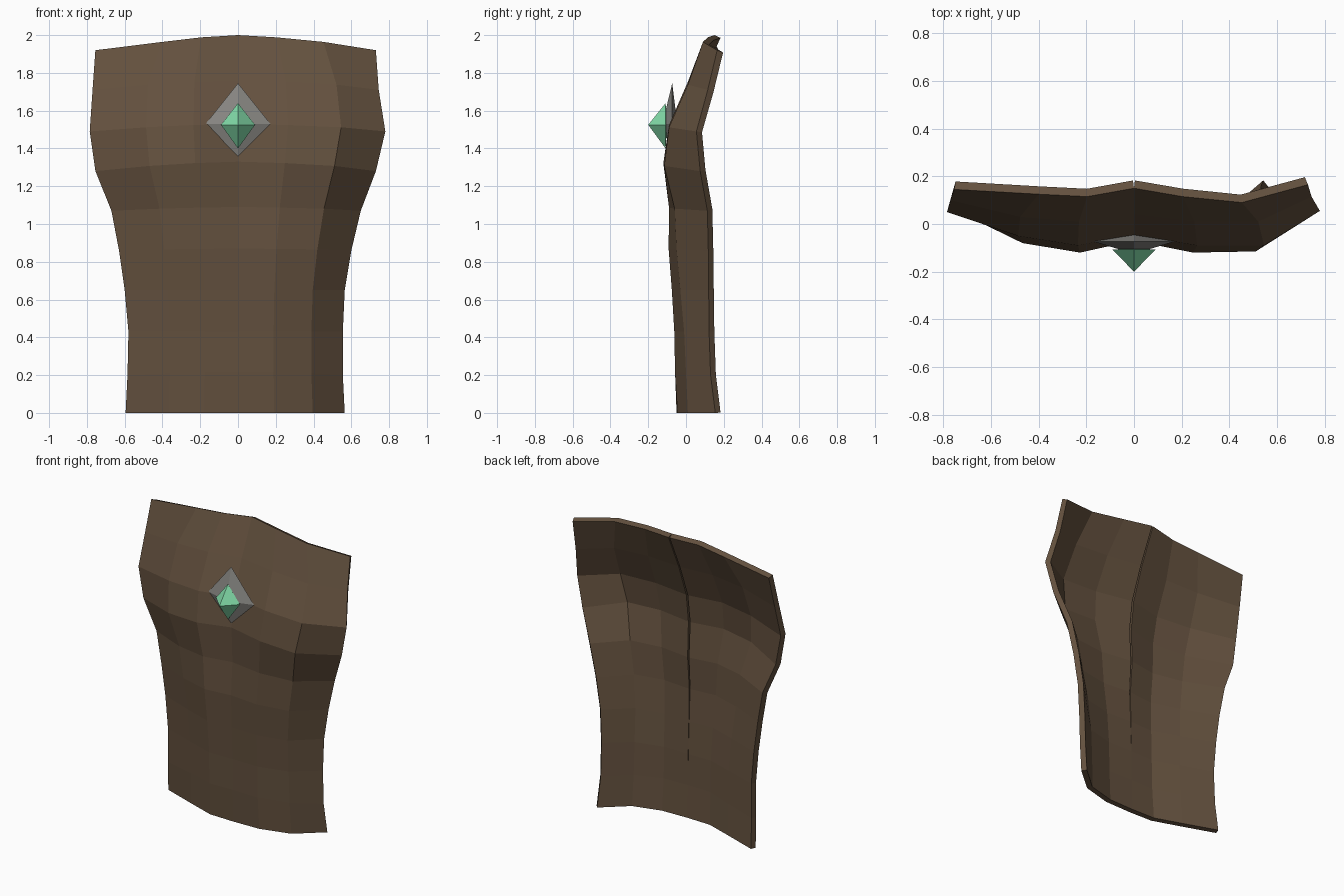
import bpy
import bmesh

cube = bpy.data.objects.get("Cube")
if cube:
    bpy.data.objects.remove(cube, do_unlink=True)


def make_material(name, red, green, blue):
    mat = bpy.data.materials.new(name)
    mat.use_nodes = True
    mat.diffuse_color = (red, green, blue, 1)
    mat.node_tree.nodes["Principled BSDF"].inputs["Base Color"].default_value = (red, green, blue, 1)
    return mat


def make_object(name, bm, material):
    mesh = bpy.data.meshes.new(name)
    bm.to_mesh(mesh)
    bm.free()
    mesh.materials.append(material)
    obj = bpy.data.objects.new(name, mesh)
    bpy.context.collection.objects.link(obj)
    return obj


brown = make_material("brown cloth", .125, .081, .048)
grey = make_material("grey metal", .25, .245, .23)
green = make_material("green gem", .22, .70, .39)

# Cloth rows from hem to collar: heights, and how far the side edges sag
heights = [0, .22, .43, .65, .87, 1.09, 1.33, 1.53, 1.76, 2]
sags = [0, .02, 0, 0, .01, .02, .05, .04, .05, .08]
center_depth = [-.05, -.058, -.06, -.068, -.075, -.06, -.07, -.045, .04, .15]
fold_depth = [-.045, -.058, -.062, -.075, -.092, -.09, -.12, -.09, .01, .115]

# Each half: widths, outer fold depth, edge depth, column fractions, top fractions
halves = {
    "left": dict(
        side=1,
        width=[.565, .555, .555, .565, .6, .65, .73, .78, .745, .73],
        outer=[.01, 0, -.01, -.03, -.05, -.06, -.115, -.09, .01, .09],
        edge=[.155, .13, .122, .12, .118, .113, .075, .055, .115, .165],
        columns=(0, .34, .7, 1), collar=(0, .28, .62, 1)),
    "right": dict(
        side=-1,
        width=[.595, .585, .58, .6, .63, .67, .755, .785, .77, .755],
        outer=[.02, .01, 0, -.01, -.03, -.04, -.08, -.05, .03, .125],
        edge=[.1, .08, .075, .075, .075, .08, .06, .05, .1, .145],
        columns=(0, .3, .62, 1), collar=(0, .26, .53, 1)),
}
sag_share = (0, .15, .45, 1)


def cloth_half(name, side, width, outer, edge, columns, collar):
    """Add one thick half of the cloth, open at the centre seam."""
    bm = bmesh.new()
    grid = []
    last = len(heights) - 1
    for row, height in enumerate(heights):
        fractions = collar if row == last else columns
        depths = (center_depth[row], fold_depth[row], outer[row], edge[row])
        grid.append([
            bm.verts.new((side * width[row] * f, y, height - sags[row] * share))
            for f, y, share in zip(fractions, depths, sag_share)])
    for low, high in zip(grid, grid[1:]):
        for i in range(len(low) - 1):
            corners = [low[i], low[i + 1], high[i + 1], high[i]]
            bm.faces.new(corners if side > 0 else corners[::-1])
    obj = make_object(name, bm, brown)
    solid = obj.modifiers.new("thickness", "SOLIDIFY")
    solid.thickness = .036
    solid.offset = -1


for half, settings in halves.items():
    cloth_half(half + "_cloth", **settings)


def diamond(name, material, half_width, bottom, middle, top, base, front, back):
    """Four-sided pointed stone with a front and a back apex."""
    bm = bmesh.new()
    rim = [bm.verts.new(p) for p in (
        (half_width, base, middle), (0, base, top),
        (-half_width, base, middle), (0, base, bottom))]
    for depth in (front, back):
        tip = bm.verts.new((0, depth, middle))
        for i in range(4):
            bm.faces.new((rim[i], rim[i - 1], tip))
    bmesh.ops.recalc_face_normals(bm, faces=bm.faces)
    make_object(name, bm, material)


# Clasp: metal setting and the gem on top of it
diamond("clasp_setting", grey, .172, 1.36, 1.53, 1.745, -.073, -.125, -.046)
diamond("clasp_gem", green, .09, 1.4, 1.525, 1.64, -.108, -.2, -.1)
